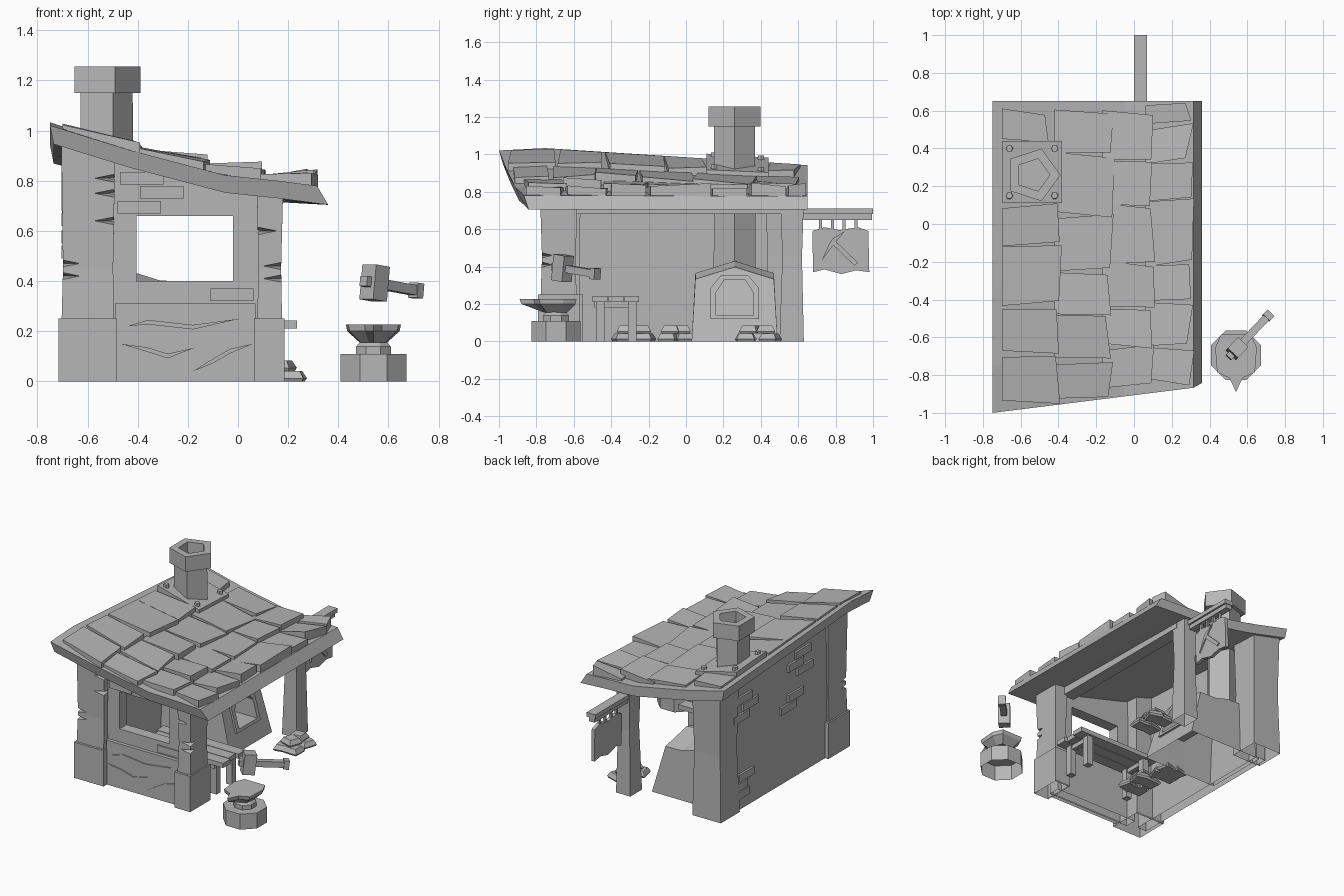
import bpy, bmesh, math, random
from mathutils import Vector, Matrix

random.seed(4)
cube = bpy.data.objects.get("Cube")
if cube:
    bpy.data.objects.remove(cube, do_unlink=True)

stone = bpy.data.materials.new("plain grey")
stone.use_nodes = True
GREY = (0.47, 0.47, 0.47, 1)
stone.diffuse_color = GREY
stone.node_tree.nodes["Principled BSDF"].inputs["Base Color"].default_value = GREY


def finish(name, bm):
    bmesh.ops.recalc_face_normals(bm, faces=bm.faces)
    mesh = bpy.data.meshes.new(name)
    bm.to_mesh(mesh)
    bm.free()
    mesh.materials.append(stone)
    ob = bpy.data.objects.new(name, mesh)
    bpy.context.scene.collection.objects.link(ob)
    return ob


def add_loft(bm, rings):
    """Skin a row of equal rings and cap both ends."""
    vs = [[bm.verts.new(p) for p in r] for r in rings]
    n = len(vs[0])
    for a, b in zip(vs, vs[1:]):
        for i in range(n):
            bm.faces.new((a[i], a[(i + 1) % n], b[(i + 1) % n], b[i]))
    bm.faces.new(vs[0])
    bm.faces.new(vs[-1])


def loft(name, *rings):
    bm = bmesh.new()
    add_loft(bm, rings)
    return finish(name, bm)


def rect(x0, x1, y0, y1, z=0.0):
    return [(x0, y0, z), (x1, y0, z), (x1, y1, z), (x0, y1, z)]


def box(name, x0, x1, y0, y1, z0, z1):
    return loft(name, rect(x0, x1, y0, y1, z0), rect(x0, x1, y0, y1, z1))


def ngon(cx, cy, z, r, n, turn=0.0):
    return [(cx + r * math.cos(turn + i * math.tau / n),
             cy + r * math.sin(turn + i * math.tau / n), z) for i in range(n)]


def cut(target, cutter):
    """Subtract the cutter, then discard it."""
    cutter.hide_render = True
    mod = target.modifiers.new("cut", "BOOLEAN")
    mod.operation, mod.object, mod.solver = "DIFFERENCE", cutter, "EXACT"
    bpy.context.view_layer.objects.active = target
    bpy.ops.object.modifier_apply(modifier=mod.name)
    bpy.data.objects.remove(cutter, do_unlink=True)


def open_base(ob):
    """Remove the faces resting on the ground, leaving a hollow shell."""
    bm = bmesh.new()
    bm.from_mesh(ob.data)
    base = [f for f in bm.faces if all(v.co.z < 0.001 for v in f.verts)]
    bmesh.ops.delete(bm, geom=base, context="FACES")
    bm.to_mesh(ob.data)
    bm.free()


# Roof height field
PROFILE = [(-0.75, 1.035), (-0.43, 0.93), (-0.05, 0.825), (0.17, 0.8), (0.315, 0.78)]


def roof(x, y):
    for (xa, za), (xb, zb) in zip(PROFILE, PROFILE[1:]):
        if x <= xb or xb == PROFILE[-1][0]:
            z = za + (zb - za) * (x - xa) / (xb - xa)
            break
    return z - 0.065 * abs(y + 0.78) * (0.36 - x) / 1.11


def front_edge(x):
    return -1.0 + 0.125 * (x + 0.75)


# Roof slab with undercut ends
UNDERSIDE = [(-0.735, -0.07), (-0.43, -0.07), (-0.05, -0.07), (0.17, -0.07), (0.36, -0.07)]
rings = []
for t in (0, 0.15, 0.4, 0.7, 1):
    def along(x):
        return front_edge(x) + (0.65 - front_edge(x)) * t
    rings.append([(x, along(x), roof(x, along(x))) for x, _ in PROFILE]
                 + [(x, along(x) + 0.02 * (1 - t), roof(x, along(x)) + d) for x, d in UNDERSIDE[::-1]])
loft("roof_slab", *rings)

# Shingles: columns run from ridge to eave
COLUMNS = [(-0.7, -0.39, [-0.95, -0.68, -0.43, -0.12, 0.1]),
           (-0.7, -0.46, [0.45, 0.61]),
           (-0.42, -0.13, [-0.92, -0.72, -0.48, -0.25, 0.05, 0.38, 0.6]),
           (-0.17, 0.1, [-0.87, -0.65, -0.43, -0.2, 0.1, 0.35, 0.6]),
           (0.06, 0.29, [-0.84, -0.64, -0.42, -0.22, 0.12, 0.32, 0.52, 0.63])]
bm = bmesh.new()
for x0, x1, ys in COLUMNS:
    for ya, yb in zip(ys, ys[1:]):
        def j(s=0.018):
            return random.uniform(-s, s)
        lift, skew = random.choice((0, 0, 0, 0.02)), j(0.025)
        quad = [(x0, ya + 0.008 + j()), (x1 + j(), ya + 0.008 + skew),
                (x1 + j(0.03), yb - 0.008 + skew), (x0, yb - 0.008 + j())]
        tops = [0.014, 0.04 + lift + j(0.01), 0.04 + lift + j(0.01), 0.014]
        add_loft(bm, [[(x, y, roof(x, y) - 0.01) for x, y in quad],
                      [(x, y, roof(x, y) + h) for (x, y), h in zip(quad, tops)]])
finish("roof_shingles", bm)


# Corner posts, the front ones with chipped edges
def post(name, x0, x1, y0, y1, chips=()):
    top = [(x, y, roof(x, y) - 0.03) for x, y, _ in rect(x0 + 0.005, x1, y0 + 0.005, y1)]
    mid = rect(x0 + 0.012, x1 - 0.008, y0 + 0.015, y1 - 0.01, 0.45)
    ob = loft(name, rect(x0, x1, y0, y1), mid, top)
    if chips:
        bm = bmesh.new()
        for cx, cz in chips:
            m = Matrix.Translation((cx, y0 + 0.01, cz)) @ Matrix.Diagonal((0.075, 0.06, 0.015, 1))
            bmesh.ops.create_uvsphere(bm, u_segments=4, v_segments=2, radius=1, matrix=m)
        cut(ob, finish("chip_cutter", bm))
    open_base(ob)


post("front_left_post", -0.71, -0.49, -0.785, -0.56,
     [(-0.70, 0.47), (-0.70, 0.42), (-0.498, 0.81), (-0.498, 0.75), (-0.498, 0.64)])
post("front_right_post", 0.07, 0.18, -0.785, -0.58, [(0.08, 0.6), (0.17, 0.46), (0.17, 0.41)])
post("back_left_post", -0.71, -0.49, 0.42, 0.63)
post("back_right_post", -0.01, 0.1, 0.5, 0.63)
open_base(box("front_left_footing", -0.715, -0.485, -0.792, -0.55, 0, 0.25))
open_base(box("front_right_footing", 0.063, 0.185, -0.792, -0.57, 0, 0.25))

# Walls and eave beam
side = rect(-0.69, -0.62, -0.7, 0.5)
open_base(loft("left_wall", side, [(x, y, roof(x, y) - 0.03) for x, y, _ in side]))
wall = rect(-0.55, 0.1, -0.73, -0.65)
front = loft("front_wall", wall, [(x, y, roof(x, y) - 0.03) for x, y, _ in wall])
cut(front, box("window_cutter", -0.405, -0.02, -0.9, -0.5, 0.4, 0.66))
open_base(front)
open_base(box("front_lower_panel", -0.49, 0.07, -0.755, -0.72, 0, 0.31))
box("eave_beam", 0.01, 0.1, -0.6, 0.55, 0.68, 0.76)

# Exposed bricks and cracks
for x, z in ((-0.47, 0.785), (-0.39, 0.73), (-0.48, 0.67), (-0.11, 0.32)):
    box("front_brick", x, x + 0.172, -0.738, -0.72, z, z + 0.05)
for y, z in ((0.27, 0.74), (0.2, 0.68), (0.3, 0.62), (0.25, 0.2), (0.32, 0.14), (0.3, 0.08),
             (-0.38, 0.82), (-0.3, 0.76), (-0.4, 0.7), (-0.3, 0.55), (-0.22, 0.49)):
    box("side_brick", -0.704, -0.68, y, y + 0.17, z, z + 0.052)
for path in ([(-0.44, 0.21), (-0.36, 0.235), (-0.18, 0.215), (0.01, 0.24)],
             [(-0.47, 0.14), (-0.36, 0.125), (-0.28, 0.1), (-0.17, 0.125)],
             [(-0.18, 0.03), (-0.1, 0.08), (-0.03, 0.12), (0.06, 0.14)]):
    ring = [(x, z + 0.01) for x, z in path] + [(x, z - 0.008) for x, z in path[2:0:-1]]
    loft("crack", [(x, -0.762, z) for x, z in ring], [(x, -0.75, z) for x, z in ring])


# Furnace with a sloping hood and arched mouth
def furnace_ring(x, lean, peak):
    pts = [(0.03, 0), (0.49, 0), (0.47, peak - 0.065), (0.26, peak), (0.05, peak - 0.065)]
    return [(x - lean * z, y, z) for y, z in pts]


def arch(name, half, z0, z1, xa, xb):
    pts = [(0.26 - half, z0), (0.26 + half, z0), (0.26 + half, z1 - 0.07),
           (0.26 + half * 0.55, z1), (0.26 - half * 0.55, z1), (0.26 - half, z1 - 0.07)]
    return loft(name, *[[(x - 0.27 * z, y, z) for y, z in pts] for x in (xa, xb)])


furnace = loft("furnace", furnace_ring(-0.65, 0, 0.43), furnace_ring(-0.4, 0, 0.43),
               furnace_ring(-0.25, 0.15, 0.402), furnace_ring(-0.08, 0.27, 0.398))
rim = arch("furnace_rim", 0.13, 0.12, 0.355, -0.1, -0.065)
for part in (furnace, rim):
    cut(part, arch("mouth_cutter", 0.1, 0.14, 0.33, -0.25, 0.0))
open_base(furnace)

# Chimney, cap and bolted roof plate
CX, CY = -0.535, 0.26
loft("chimney", ngon(CX, CY, 0.3, 0.118, 5), ngon(CX, CY, 1.17, 0.115, 5))
cap = loft("chimney_cap", ngon(CX, CY, 1.15, 0.146, 5), ngon(CX, CY, 1.255, 0.146, 5))
cut(cap, loft("flue_cutter", ngon(CX, CY, 1.18, 0.09, 5), ngon(CX, CY, 1.3, 0.09, 5)))
plate = rect(-0.7, -0.38, 0.11, 0.44)
loft("chimney_plate", *[[(x, y, roof(x, y) + h) for x, y, _ in plate] for h in (-0.01, 0.04)])
for x in (-0.66, -0.42):
    for y in (0.15, 0.4):
        z = roof(x, y) + 0.03
        loft("plate_bolt", ngon(x, y, z, 0.02, 6), ngon(x, y, z + 0.03, 0.018, 6))

# Hanging sign
box("sign_beam_top", 0, 0.068, 0.6, 1.0, 0.68, 0.71)
box("sign_beam", 0.01, 0.055, 0.6, 0.995, 0.65, 0.68)
for i in range(4):
    y = 0.72 + 0.063 * i
    box("sign_hanger", 0.027, 0.042, y - 0.008, y + 0.008, 0.59, 0.655)
board = [(0.68, 0.37), (0.74, 0.385), (0.83, 0.36), (0.91, 0.38), (0.98, 0.37),
         (0.975, 0.59), (0.92, 0.61), (0.82, 0.595), (0.74, 0.61), (0.675, 0.59)]
loft("sign_board", *[[(x, y, z) for y, z in board] for x in (0.022, 0.046)])
handle = [(0.77, 0.53), (0.79, 0.545), (0.92, 0.42), (0.9, 0.405)]
pick = [(0.725, 0.43), (0.765, 0.52), (0.785, 0.55), (0.85, 0.59), (0.8, 0.53), (0.78, 0.505)]
loft("sign_handle", *[[(x, y, z) for y, z in handle] for x in (0.0455, 0.0545)])
loft("sign_pick", *[[(x, y, z) for y, z in pick] for x in (0.0455, 0.055)])

# Workbench
for i in range(3):
    y = -0.5 + 0.085 * i
    box("bench_plank", -0.4 + 0.02 * (i % 2), 0.235 - 0.02 * (i % 2), y, y + 0.08, 0.21, 0.242)
for x in (-0.34, 0.13):
    box("bench_rail", x, x + 0.03, -0.49, -0.27, 0.18, 0.21)
    for y in (-0.48, -0.31):
        box("bench_leg", x - 0.005, x + 0.04, y, y + 0.045, 0, 0.21)

# Heaps of loose bevelled bricks
bm = bmesh.new()
for cx, cy, reach in ((0.17, 0.385, 0.065), (-0.28, -0.28, 0.06), (-0.33, -0.05, 0.04)):
    for sx, sy, z in ((-1, -1, 0), (1, -1, 0), (-1, 1, 0), (1, 1, 0), (0, -0.6, 0.042), (0, 0.6, 0.042)):
        m = (Matrix.Translation((cx + 0.04 * sx, cy + reach * sy, z))
             @ Matrix.Rotation(random.uniform(-0.35, 0.35), 4, "Z"))
        add_loft(bm, [[m @ Vector(p) for p in rect(-w, w, -w * 0.95, w * 0.95, h)]
                      for w, h in ((0.045, 0), (0.052, 0.012), (0.036, 0.042))])
finish("loose_bricks", bm)

# Anvil on a chopped stump
AX, AY = 0.54, -0.695
EIGHTH = math.pi / 8
open_base(loft("stump", ngon(AX, AY, 0, 0.142, 8, EIGHTH), ngon(AX, AY, 0.108, 0.142, 8, EIGHTH)))
loft("anvil_foot", ngon(AX, AY, 0.105, 0.075, 8, EIGHTH), ngon(AX, AY, 0.138, 0.075, 8, EIGHTH),
     ngon(AX, AY, 0.165, 0.05, 8, EIGHTH))
top = [(-0.08, 0.11), (0.08, 0.11), (0.11, 0.04), (0.1, -0.09), (0.035, -0.12),
       (0, -0.195), (-0.035, -0.12), (-0.1, -0.09), (-0.11, 0.04)]
low = [(x * 0.5, max(y, -0.12) * 0.55) for x, y in top]
loft("anvil", [(AX + x, AY + y, 0.155) for x, y in low],
     [(AX + x * 0.95, AY + y * 0.95, 0.2) for x, y in top],
     [(AX + x, AY + y, 0.226) for x, y in top])

# Hammer, floating above the anvil
aim = Vector((0.19, 0.2, -0.035)).to_track_quat("X", "Z").to_matrix().to_4x4()
place = Matrix.Translation((0.545, -0.66, 0.392)) @ aim
hammer = [box("hammer_head", -0.04, 0.04, -0.038, 0.038, -0.07, 0.07),
          box("hammer_handle", -0.065, 0.245, -0.02, 0.02, -0.02, 0.02),
          box("hammer_pommel", 0.225, 0.26, -0.025, 0.025, -0.03, 0.03)]
for ob in hammer:
    ob.data.transform(place)
